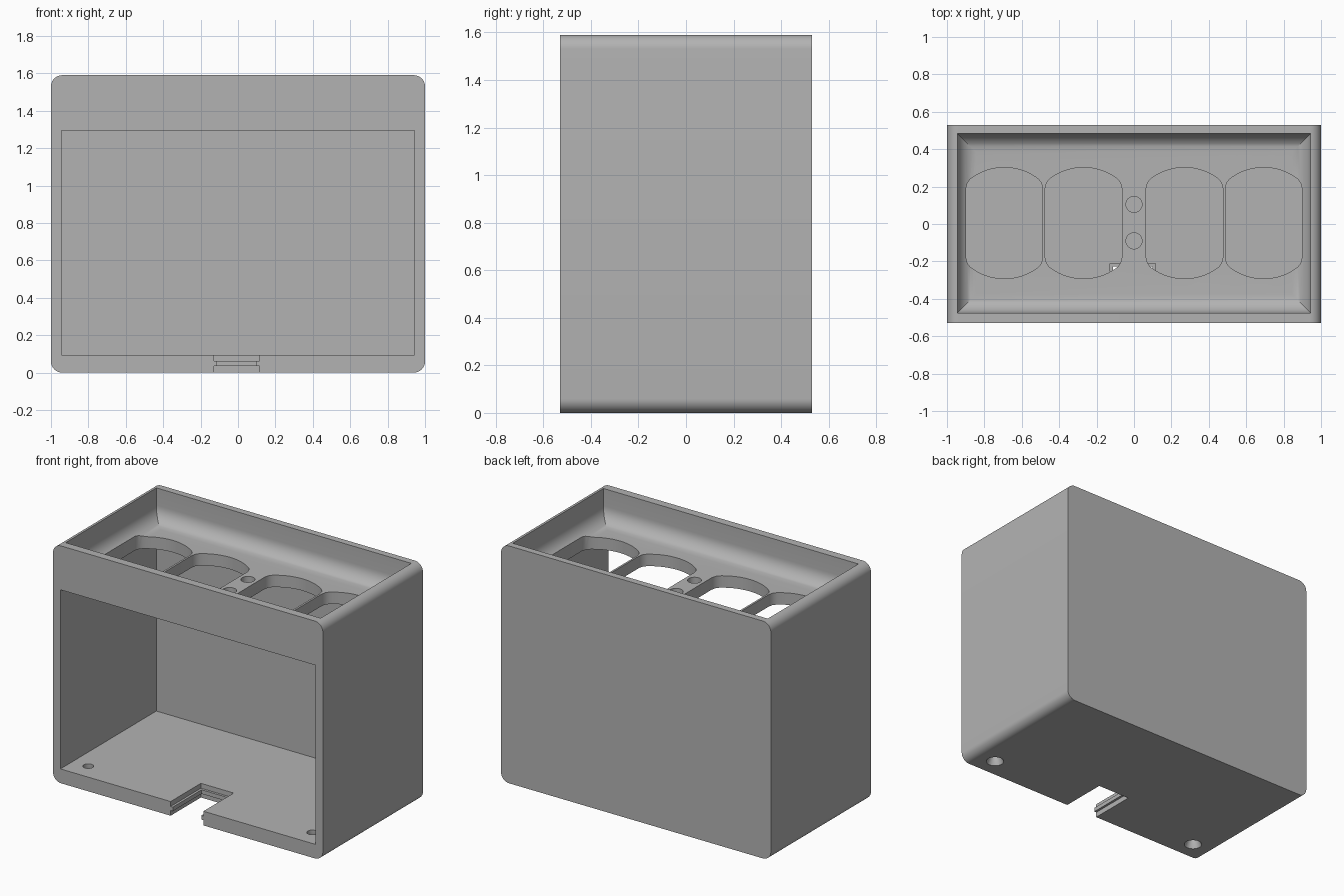
import bpy, bmesh, math
from mathutils import Matrix, Vector

if "Cube" in bpy.data.objects:
    bpy.data.objects.remove(bpy.data.objects["Cube"], do_unlink=True)

grey = bpy.data.materials.new("plain grey")
grey.use_nodes = True
colour = (0.45, 0.45, 0.45, 1)
grey.diffuse_color = colour
grey.node_tree.nodes["Principled BSDF"].inputs["Base Color"].default_value = colour

HALF_X, HALF_Y, HEIGHT = 1.0, 0.53, 1.59
INNER_X, FLOOR, ROOF, TRAY = 0.945, 0.095, 1.295, 1.375
MID_Y = 0.005


def finish(name, bm):
    bmesh.ops.recalc_face_normals(bm, faces=bm.faces)
    mesh = bpy.data.meshes.new(name)
    bm.to_mesh(mesh)
    bm.free()
    obj = bpy.data.objects.new(name, mesh)
    bpy.context.collection.objects.link(obj)
    mesh.materials.append(grey)
    return obj


def box_mesh(low, high):
    low, high = Vector(low), Vector(high)
    bm = bmesh.new()
    size = Matrix.Diagonal((*(high - low), 1))
    bmesh.ops.create_cube(bm, size=1, matrix=Matrix.Translation((low + high) / 2) @ size)
    return bm


def box(name, low, high):
    return finish(name, box_mesh(low, high))


def cone(name, x, y, bottom, top, r_bottom, r_top):
    bm = bmesh.new()
    bmesh.ops.create_cone(bm, cap_ends=True, segments=40, radius1=r_bottom, radius2=r_top,
                          depth=top - bottom,
                          matrix=Matrix.Translation((x, y, (bottom + top) / 2)))
    return finish(name, bm)


def bevel_where(bm, rule, radius, segments):
    edges = [e for e in bm.edges if rule(*[v.co for v in e.verts])]
    bmesh.ops.bevel(bm, geom=edges, offset=radius, segments=segments, profile=0.5,
                    affect='EDGES')


def cut(target, cutter, operation='DIFFERENCE'):
    cutter.hide_render = True
    mod = target.modifiers.new("cut", 'BOOLEAN')
    mod.operation, mod.solver, mod.object = operation, 'EXACT', cutter
    bpy.context.view_layer.objects.active = target
    bpy.ops.object.modifier_apply(modifier=mod.name)
    bpy.data.objects.remove(cutter, do_unlink=True)


# Outer shell, rounded along the four long edges that run front to back
bm = box_mesh((-HALF_X, -HALF_Y, 0), (HALF_X, HALF_Y, HEIGHT))
bevel_where(bm, lambda a, b: abs(a.y - b.y) > 0.5, 0.06, 10)
shell = finish("housing", bm)

# Front compartment
cut(shell, box("compartment_cutter", (-INNER_X, -1, FLOOR), (INNER_X, 0.485, ROOF)))

# Top tray with a filleted floor
bm = box_mesh((-INNER_X, MID_Y - 0.48, TRAY), (INNER_X, MID_Y + 0.48, HEIGHT + 0.2))
bevel_where(bm, lambda a, b: max(a.z, b.z) < TRAY + 0.01, 0.1, 10)
cut(shell, finish("tray_cutter", bm))


# Socket openings: a circle with flattened sides and eased corners
def socket_cutter(x):
    quarter = [(0.205, 0.185), (0.198, 0.214)]
    for i in range(11):
        a = math.radians(52 + 3.8 * i)
        quarter.append((0.297 * math.cos(a), 0.297 * math.sin(a)))
    upper = quarter + [(-px, py) for px, py in reversed(quarter[:-1])]
    outline = upper + [(-px, -py) for px, py in upper]
    bm = bmesh.new()
    face = bm.faces.new([bm.verts.new((x + px, MID_Y + py, ROOF - 0.1)) for px, py in outline])
    new = bmesh.ops.extrude_face_region(bm, geom=[face])["geom"]
    verts = [g for g in new if isinstance(g, bmesh.types.BMVert)]
    bmesh.ops.translate(bm, verts=verts, vec=(0, 0, 0.3))
    return finish("socket_cutter", bm)


for x in (-0.693, -0.27, 0.27, 0.693):
    cut(shell, socket_cutter(x))

# Small holes between the sockets
for y in (-0.09, 0.105):
    cut(shell, cone("pin_cutter", 0, y, ROOF - 0.1, TRAY + 0.1, 0.043, 0.043))

# Countersunk floor screw holes
for x in (-0.83, 0.83):
    cut(shell, cone("screw_cutter", x, -0.4, -0.05, FLOOR + 0.05, 0.033, 0.033))
    cut(shell, cone("countersink_cutter", x, -0.4, -0.01, 0.05, 0.06, 0.033))

# Cable notch, cut in three layers so that a thin tongue remains half way up
left, right, back, lip = -0.128, 0.115, -0.21, 0.016
cut(shell, box("notch_low_cutter", (left, -1, -0.1), (right, back, 0.035)))
cut(shell, box("notch_high_cutter", (left, -1, 0.062), (right, back, 0.2)))
cut(shell, box("notch_tongue_cutter", (left + lip, -1, 0.02), (right - lip, back - lip, 0.08)))

# Smooth fillets, sharp corners
bpy.ops.object.select_all(action='DESELECT')
shell.select_set(True)
bpy.context.view_layer.objects.active = shell
bpy.ops.object.shade_smooth_by_angle(angle=math.radians(30))
